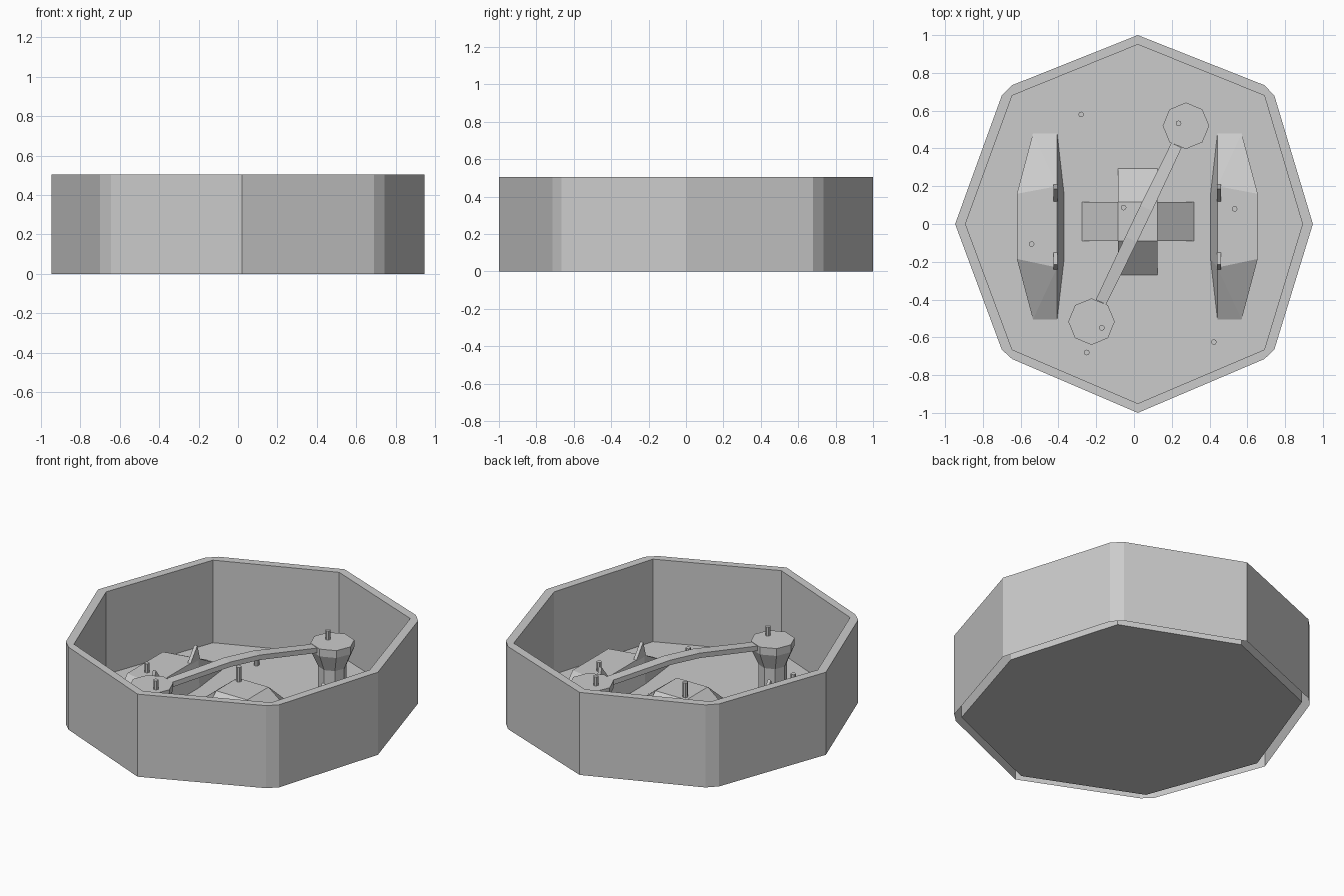
import bpy, bmesh, math
from mathutils import Vector

if "Cube" in bpy.data.objects:
    bpy.data.objects.remove(bpy.data.objects["Cube"])

grey = bpy.data.materials.new("plain grey")
grey.diffuse_color = (0.6, 0.6, 0.6, 1)
grey.use_nodes = True
grey.node_tree.nodes["Principled BSDF"].inputs["Base Color"].default_value = grey.diffuse_color


def finish(name, bm):
    me = bpy.data.meshes.new(name)
    bm.to_mesh(me)
    bm.free()
    me.materials.append(grey)
    ob = bpy.data.objects.new(name, me)
    bpy.context.collection.objects.link(ob)
    return ob


def from_faces(name, verts, faces):
    bm = bmesh.new()
    vs = [bm.verts.new(v) for v in verts]
    for f in faces:
        bm.faces.new([vs[i] for i in f])
    return finish(name, bm)


def hull(name, points):
    bm = bmesh.new()
    for p in points:
        bm.verts.new(p)
    bmesh.ops.convex_hull(bm, input=bm.verts[:])
    bmesh.ops.dissolve_limit(bm, angle_limit=0.01, verts=bm.verts[:], edges=bm.edges[:])
    bmesh.ops.recalc_face_normals(bm, faces=bm.faces[:])
    return finish(name, bm)


def lathe(name, x, y, profile, sides):
    """Stack of rings (radius, z) closed at both ends."""
    n = sides
    verts = [(x + r * math.cos(math.tau * i / n), y + r * math.sin(math.tau * i / n), z)
             for r, z in profile for i in range(n)]
    faces = [(k * n + i, k * n + (i + 1) % n, (k + 1) * n + (i + 1) % n, (k + 1) * n + i)
             for k in range(len(profile) - 1) for i in range(n)]
    faces += [tuple(reversed(range(n))), tuple(range(len(verts) - n, len(verts)))]
    return from_faces(name, verts, faces)


# Eight-sided wall with clipped outer corners, hollow and open underneath
H = 0.505
outer = [(.947, 0), (.743, .68), (.69, .735), (.02, 1), (-.645, .735), (-.70, .68),
         (-.947, 0), (-.70, -.665), (-.645, -.715), (.02, -1), (.69, -.715), (.743, -.665)]
inner = [(.892, 0), (.69, .68), (.02, .95), (-.645, .68),
         (-.892, 0), (-.645, -.665), (.02, -.95), (.69, -.665)]
match = [0, 1, 1, 2, 3, 3, 4, 5, 5, 6, 7, 7]
verts = [(x, y, z) for z in (0, H) for x, y in outer] + \
        [(x, y, z) for z in (0, H) for x, y in inner]
faces = []
for i in range(12):
    j = (i + 1) % 12
    a, b = 32 + match[i], 32 + match[j]
    faces.append((i, j, 12 + j, 12 + i))
    faces.append((12 + i, 12 + j, b, a) if a != b else (12 + i, 12 + j, a))
for i in range(8):
    j = (i + 1) % 8
    faces.append((24 + j, 24 + i, 32 + i, 32 + j))
from_faces("arena_wall", verts, faces)

# Floor
from_faces("arena_floor", [(x, y, 0) for x, y in inner], [tuple(range(8))])

# Central mound: two crossed ramps meeting at a flat top
T = 0.15
hull("mound_ramp_x", [(-.275, -.09, 0), (-.275, .117, 0), (.317, -.09, 0), (.317, .117, 0),
                      (-.085, -.09, T), (-.085, .117, T), (.125, -.09, T), (.125, .117, T)])
hull("mound_ramp_y", [(-.085, -.27, 0), (.125, -.27, 0), (-.085, .293, 0), (.125, .293, 0),
                      (-.085, -.09, T), (.125, -.09, T), (-.085, .117, T), (.125, .117, T)])

# Side platforms with end ramps, and the small spikes on their inner edges
for side in ("left", "right"):
    def place(pts):
        return [(x if side == "left" else 0.035 - x, y, z) for x, y, z in pts]
    body = []
    for out_y, in_y, base_y, end_y in ((.16, .2, .155, .48), (-.185, -.23, -.185, -.505)):
        body += [(-.62, out_y, 0), (-.62, out_y, T), (-.407, in_y, T), (-.37, base_y, 0),
                 (-.535, end_y, 0), (-.407, end_y, 0)]
    hull(side + "_platform", place(body))
    for end, y0, y1, y2 in (("back", .12, .185, .21), ("front", -.15, -.215, -.24)):
        spike = [(x, y, z) for x in (-.425, -.405)
                 for y, z in ((y0, .12), (y0, T), (y1, .235), (y2, T), (y2, .11))]
        hull(side + "_spike_" + end, place(spike))

# Two flared octagonal towers
towers = [Vector((.275, .52, 0)), Vector((-.225, -.517, 0))]
for label, t in zip(("back", "front"), towers):
    lathe(label + "_tower", t.x, t.y,
          [(.08, 0), (.08, .17), (.123, .27), (.123, .315)], 8)

# Narrow arched bridge between the towers
a, b = towers
along = (b - a).normalized()
across = Vector((-along.y, along.x, 0))
stations = [(.1, .313, .03), (.42, .355, .034), (.58, .355, .034), (.9, .313, .03)]
verts = []
for t, z, w in stations:
    c = a.lerp(b, t)
    for s, h in ((-1, 0), (1, 0), (1, -.03), (-1, -.03)):
        p = c + across * w * s
        verts.append((p.x, p.y, z + h))
faces = [(4 * k + i, 4 * k + 4 + i, 4 * k + 4 + (i + 1) % 4, 4 * k + (i + 1) % 4)
         for k in range(3) for i in range(4)] + [(0, 1, 2, 3), (15, 14, 13, 12)]
bridge = from_faces("bridge", verts, faces)
bm = bmesh.new()
bm.from_mesh(bridge.data)
bmesh.ops.recalc_face_normals(bm, faces=bm.faces[:])
bm.to_mesh(bridge.data)
bm.free()

# Small pegs: x, y, base height, peg height
pegs = [(.236, .533, .315, .055), (-.17, -.55, .315, .055), (-.28, .58, 0, .05),
        (-.055, .087, T, .09), (.533, .08, T, .055), (-.542, -.106, T, .055),
        (-.25, -.68, 0, .05), (.423, -.625, 0, .05)]
for i, (x, y, z, h) in enumerate(pegs):
    lathe("peg_%d" % (i + 1), x, y, [(.015, z), (.015, z + h)], 8)
